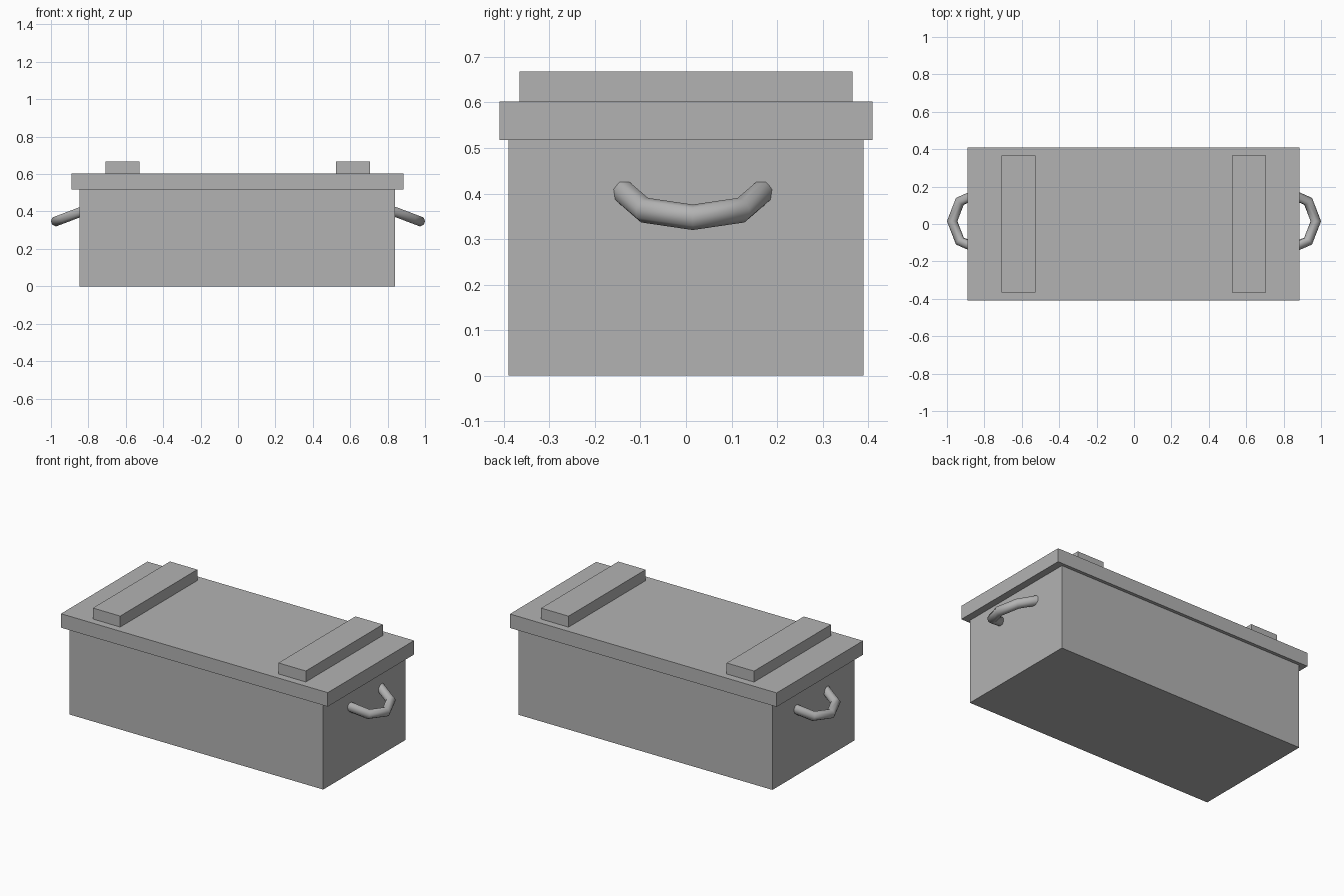
import bpy, bmesh
from math import sin, cos, pi, radians
from mathutils import Vector

cube = bpy.data.objects.get("Cube")
if cube:
    bpy.data.objects.remove(cube, do_unlink=True)

grey = bpy.data.materials.new("plain_grey")
grey.use_nodes = True
COLOUR = (0.45, 0.45, 0.45, 1)
grey.diffuse_color = COLOUR
grey.node_tree.nodes["Principled BSDF"].inputs["Base Color"].default_value = COLOUR


def finish(name, bm, smooth=False):
    bmesh.ops.recalc_face_normals(bm, faces=bm.faces)
    for face in bm.faces:
        face.smooth = smooth and len(face.verts) == 4
    mesh = bpy.data.meshes.new(name)
    bm.to_mesh(mesh)
    bm.free()
    mesh.materials.append(grey)
    obj = bpy.data.objects.new(name, mesh)
    bpy.context.collection.objects.link(obj)
    return obj


def box(name, low, high):
    low, high = Vector(low), Vector(high)
    bm = bmesh.new()
    bmesh.ops.create_cube(bm, size=1)
    bmesh.ops.scale(bm, vec=high - low, verts=bm.verts)
    bmesh.ops.translate(bm, vec=(low + high) / 2, verts=bm.verts)
    return finish(name, bm)


def handle(name, side):
    """Tilted half ring with eight-sided tube, hanging outwards from an end wall."""
    ring_radius, tube_radius, sides, steps = 0.15, 0.028, 8, 4
    tilt = radians(20.8)
    centre = Vector((0.832, 0.015, 0.401))
    outward = Vector((cos(tilt), 0, -sin(tilt)))
    normal = Vector((sin(tilt), 0, cos(tilt)))
    bm = bmesh.new()
    rings = []
    for i in range(steps + 1):
        a = -pi / 2 + pi * i / steps
        radial = outward * cos(a) + Vector((0, sin(a), 0))
        ring = []
        for j in range(sides):
            b = 2 * pi * (j + 0.5) / sides
            p = centre + radial * (ring_radius + tube_radius * cos(b)) + normal * tube_radius * sin(b)
            ring.append(bm.verts.new((p.x * side, p.y, p.z)))
        rings.append(ring)
    for r0, r1 in zip(rings, rings[1:]):
        for j in range(sides):
            k = (j + 1) % sides
            bm.faces.new((r0[j], r0[k], r1[k], r1[j]))
    bm.faces.new(rings[0])
    bm.faces.new(rings[-1])
    return finish(name, bm, smooth=True)


# Chest and lid
box("chest_body", (-0.848, -0.39, 0), (0.84, 0.39, 0.518))
box("lid", (-0.89, -0.41, 0.518), (0.884, 0.41, 0.602))

# Battens across the lid
for name, x in (("right_batten", -0.618), ("left_batten", 0.616)):
    box(name, (x - 0.091, -0.366, 0.602), (x + 0.091, 0.366, 0.668))

# Carrying handles on the end walls
handle("left_handle", 1)
handle("right_handle", -1)
